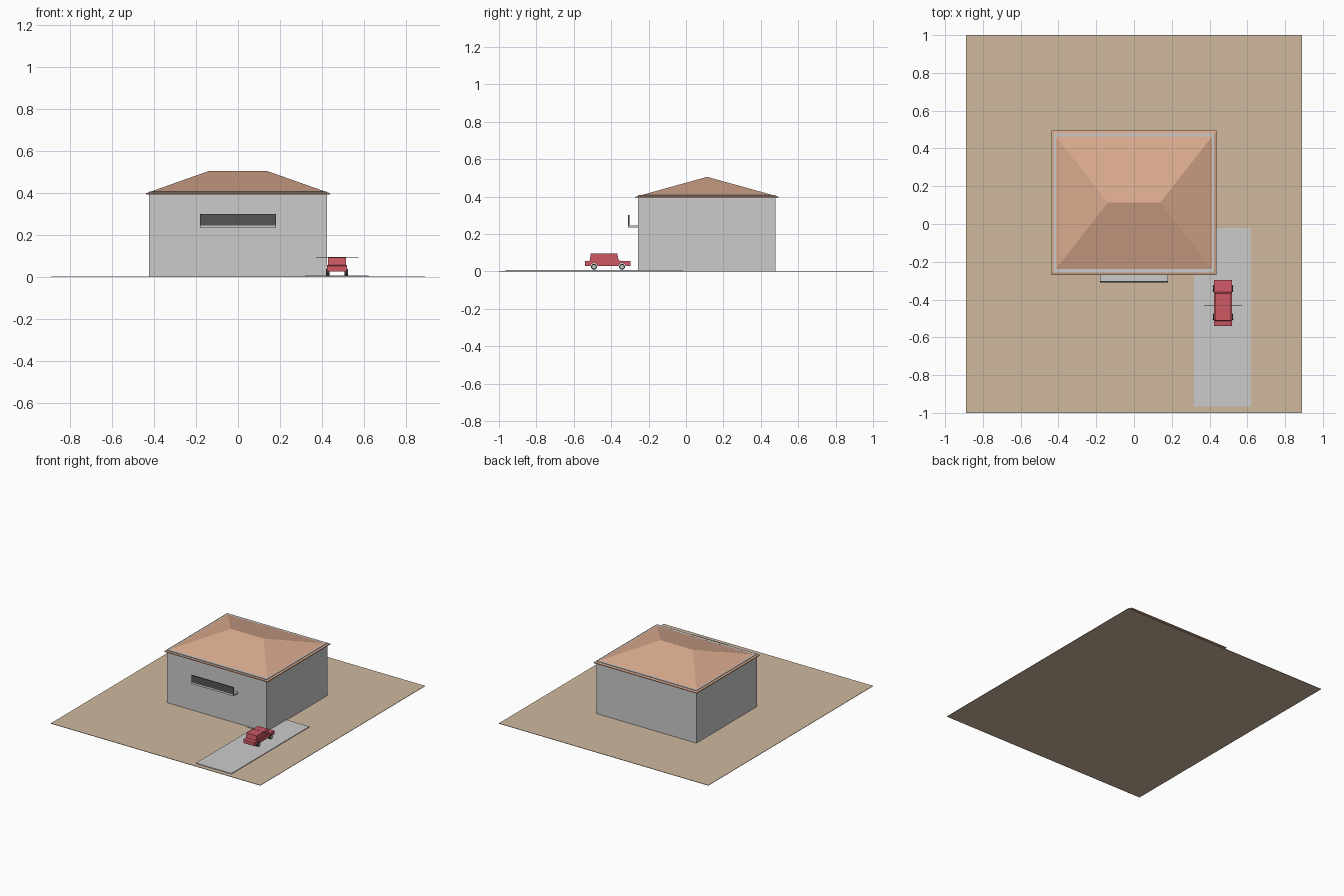
import bpy, bmesh, math

if "Cube" in bpy.data.objects:
    bpy.data.objects.remove(bpy.data.objects["Cube"])


def material(name, rgb):
    m = bpy.data.materials.new(name)
    m.diffuse_color = (*rgb, 1)
    m.use_nodes = True
    m.node_tree.nodes["Principled BSDF"].inputs["Base Color"].default_value = m.diffuse_color
    return m


SAND = material("sand", (0.62, 0.48, 0.34))
TILE = material("roof_tile", (0.70, 0.40, 0.27))
RED = material("red_paint", (0.62, 0.10, 0.13))
DARK = material("dark_panel", (0.09, 0.09, 0.09))
RUBBER = material("rubber", (0.04, 0.04, 0.04))


def mesh_object(name, verts, faces, mat=None):
    me = bpy.data.meshes.new(name)
    bm = bmesh.new()
    vs = [bm.verts.new(v) for v in verts]
    for f in faces:
        bm.faces.new([vs[i] for i in f])
    bmesh.ops.recalc_face_normals(bm, faces=bm.faces[:])
    bm.to_mesh(me)
    bm.free()
    ob = bpy.data.objects.new(name, me)
    bpy.context.collection.objects.link(ob)
    if mat:
        me.materials.append(mat)
    return ob


def box(name, x, y, z, mat=None):
    verts = [(a, b, c) for a in x for b in y for c in z]
    faces = [(0, 1, 3, 2), (4, 6, 7, 5), (0, 4, 5, 1),
             (2, 3, 7, 6), (0, 2, 6, 4), (1, 5, 7, 3)]
    return mesh_object(name, verts, faces, mat)


def extrude_x(name, profile, x0, x1, mat=None):
    n = len(profile)
    verts = [(x, y, z) for x in (x0, x1) for y, z in profile]
    faces = [tuple(range(n)), tuple(range(n, 2 * n))]
    faces += [(i, (i + 1) % n, n + (i + 1) % n, n + i) for i in range(n)]
    return mesh_object(name, verts, faces, mat)


def disc(name, x, y, z, r, depth, mat=None, sides=12):
    profile = [(y + r * math.cos(i * math.tau / sides),
                z + r * math.sin(i * math.tau / sides)) for i in range(sides)]
    return extrude_x(name, profile, x - depth / 2, x + depth / 2, mat)


# Plot and driveway
box("ground", (-0.89, 0.89), (-1, 1), (0, 0.003), SAND)
box("driveway", (0.318, 0.62), (-0.965, -0.02), (0.003, 0.008))

# Four house walls, whose tops just break through the roof edge
W, Y0, Y1, T, TOP = 0.424, -0.257, 0.479, 0.02, 0.408
box("front_wall", (-W, W), (Y0, Y0 + T), (0.003, TOP))
box("back_wall", (-W, W), (Y1 - T, Y1), (0.003, TOP))
box("left_wall", (-W, -W + T), (Y0 + T, Y1 - T), (0.003, TOP))
box("right_wall", (W - T, W), (Y0 + T, Y1 - T), (0.003, TOP))

# Hip roof with a thin eave edge
E, R0, R1, RY = 0.438, -0.269, 0.495, 0.113
rect = [(-E, R0), (E, R0), (E, R1), (-E, R1)]
roof = [(x, y, z) for z in (0.393, 0.399) for x, y in rect]
roof += [(-0.138, RY, 0.505), (0.138, RY, 0.505)]
mesh_object("hip_roof", roof,
            [(0, 1, 2, 3)] + [(i, (i + 1) % 4, 4 + (i + 1) % 4, 4 + i) for i in range(4)]
            + [(4, 5, 9, 8), (5, 6, 9), (6, 7, 8, 9), (7, 4, 8)], TILE)

# Balcony
box("balcony_floor", (-0.18, 0.18), (-0.31, Y0), (0.233, 0.246))
box("balcony_panel", (-0.18, 0.18), (-0.31, -0.303), (0.246, 0.30), DARK)

# Car: side profile with wheel arches, narrower cabin on top
AXLES = (-0.492, -0.342)
CX = 0.471


def arch(y, r=0.02, zc=0.024):
    return [(y + r * math.cos(a), zc + r * math.sin(a))
            for a in [math.radians(d) for d in (165, 130, 90, 50, 15)]]


lower = [(-0.54, 0.028)] + arch(AXLES[0]) + arch(AXLES[1]) + [(-0.297, 0.028)]
upper = [(-0.297, 0.054), (-0.36, 0.057), (-0.515, 0.057), (-0.54, 0.054)]
extrude_x("car_body", lower + upper, CX - 0.048, CX + 0.048, RED)
cabin = [(-0.514, 0.057), (-0.36, 0.057), (-0.367, 0.094), (-0.51, 0.094)]
extrude_x("car_cabin", cabin, CX - 0.043, CX + 0.043, RED)
box("car_roof_rod", (0.37, 0.573), (-0.431, -0.429), (0.093, 0.095), DARK)

# Wheels
for end, y in zip(("front", "rear"), AXLES):
    for side, s in (("left", -1), ("right", 1)):
        disc(f"{end}_{side}_tyre", CX + s * 0.044, y, 0.024, 0.016, 0.016, RUBBER)
        disc(f"{end}_{side}_hub", CX + s * 0.0475, y, 0.024, 0.010, 0.011)
